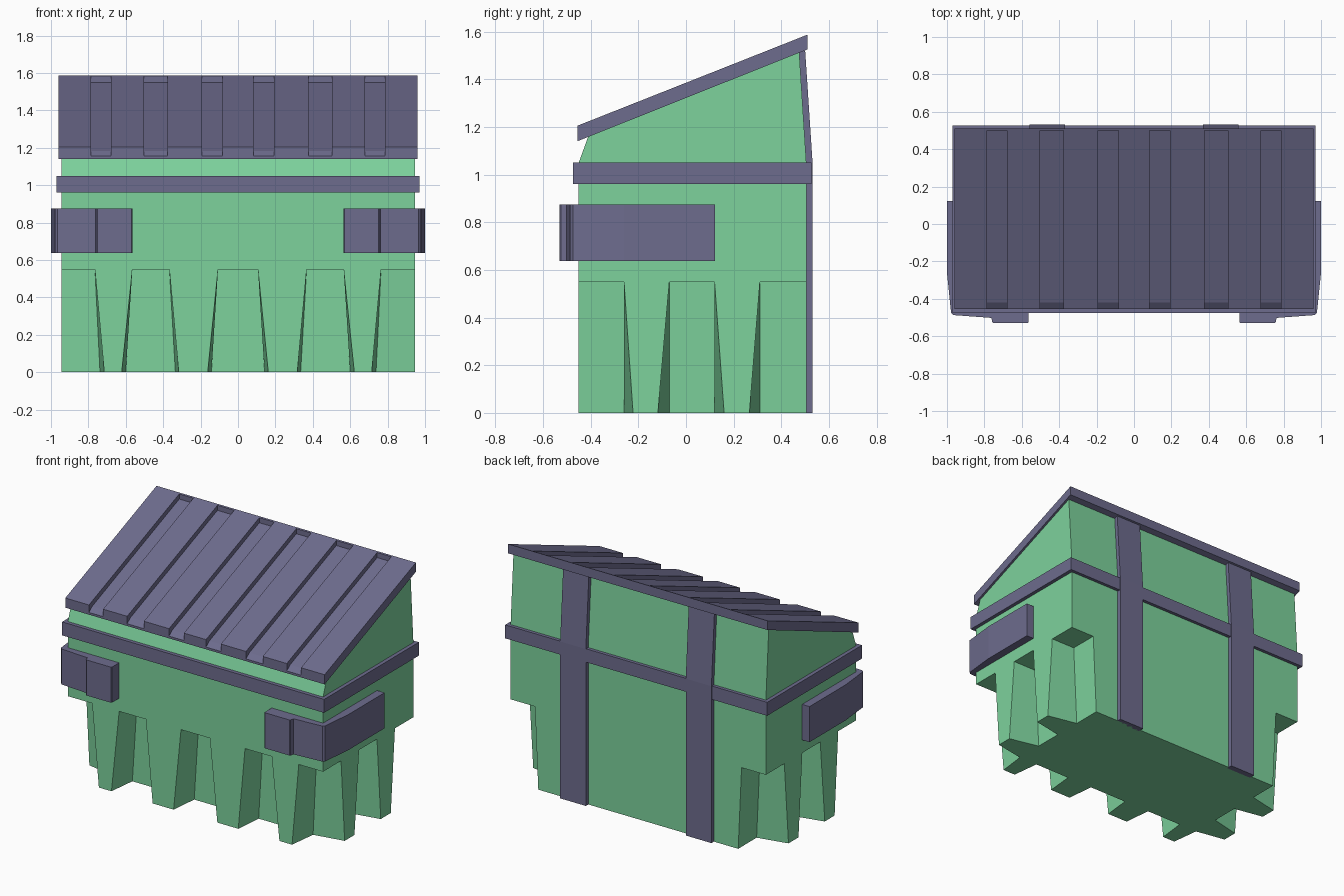
import bpy, bmesh

if "Cube" in bpy.data.objects:
    bpy.data.objects.remove(bpy.data.objects["Cube"])


def material(name, rgb):
    m = bpy.data.materials.new(name)
    m.diffuse_color = (*rgb, 1)
    m.use_nodes = True
    m.node_tree.nodes["Principled BSDF"].inputs["Base Color"].default_value = m.diffuse_color
    return m


green = material("green", (0.205, 0.645, 0.335))
slate = material("slate_purple", (0.155, 0.150, 0.270))


def loft(bm, a, b, cap_a=True, cap_b=True, skip=()):
    """Bridge two matching loops of points, with optional end caps."""
    va, vb = [bm.verts.new(p) for p in a], [bm.verts.new(p) for p in b]
    n = len(va)
    for i in range(n):
        if i not in skip:
            j = (i + 1) % n
            bm.faces.new((va[i], va[j], vb[j], vb[i]))
    if cap_a:
        bm.faces.new(va[::-1])
    if cap_b:
        bm.faces.new(vb)


def prism_x(bm, profile, x0, x1):
    """Extrude a (y, z) profile along x."""
    loft(bm, [(x0, y, z) for y, z in profile], [(x1, y, z) for y, z in profile])


def prism_z(bm, outline, z0, z1):
    """Extrude an (x, y) outline along z."""
    loft(bm, [(x, y, z0) for x, y in outline], [(x, y, z1) for x, y in outline])


def rect(x0, x1, y0, y1):
    return [(x0, y0), (x1, y0), (x1, y1), (x0, y1)]


def finish(name, bm, mat, fix=True):
    if fix:
        bmesh.ops.recalc_face_normals(bm, faces=bm.faces[:])
    me = bpy.data.meshes.new(name)
    bm.to_mesh(me)
    bm.free()
    me.materials.append(mat)
    ob = bpy.data.objects.new(name, me)
    bpy.context.collection.objects.link(ob)
    return ob


# Upper bin body with sloping top
bm = bmesh.new()
prism_x(bm, [(-.45, .55), (.505, .55), (.505, 1.05), (.475, 1.515),
             (-.41, 1.16), (-.45, 1.05)], -.945, .945)
finish("bin_body", bm, green)

# Narrower lower core
H, CX, CXB, CY = .55, .765, .74, -.26
bm = bmesh.new()
loft(bm, [(x, y, 0) for x, y in rect(-CXB, CXB, CY, .505)],
     [(x, y, H) for x, y in rect(-CX, CX, CY, .505)], cap_b=False)
finish("bin_core", bm, green, fix=False)

# Tapered front ribs: top span, bottom root span, bottom outer span
for side in (-1, 1):
    for k, (t, r, o) in enumerate((((.565, .765), (.60, .738), (.622, .715)),
                                   ((.107, .367), (.142, .335), (.162, .317)))):
        bm = bmesh.new()
        bot = [(o[0], -.45), (o[1], -.45), (r[1], CY), (r[0], CY)]
        top = rect(t[0], t[1], -.45, CY)
        flip = lambda pts, z: [(side * x, y, z) for x, y in pts]
        loft(bm, flip(bot, 0), flip(top, H), cap_b=False, skip=(2,))
        if side < 0:
            bmesh.ops.reverse_faces(bm, faces=bm.faces[:])
        finish("front_rib", bm, green, fix=False)

    # Tapered side ribs
    for r, o in (((CY, -.07), (-.222, -.118)), ((.12, .31), (.16, .266))):
        bm = bmesh.new()
        bot = [(CXB, r[0]), (.945, o[0]), (.945, o[1]), (CXB, r[1])]
        top = [(CX, r[0]), (.945, r[0]), (.945, r[1]), (CX, r[1])]
        loft(bm, [(side * x, y, 0) for x, y in bot],
             [(side * x, y, H) for x, y in top], cap_b=False, skip=(3,))
        if side < 0:
            bmesh.ops.reverse_faces(bm, faces=bm.faces[:])
        finish("side_rib", bm, green, fix=False)

    # Fork pocket wrapped around the front corner
    bm = bmesh.new()
    outline = [(.565, -.44), (.565, -.525), (.57, -.53), (.752, -.53), (.758, -.525),
               (.762, -.502), (.965, -.487), (.978, -.475), (1, -.26), (1, .122),
               (.94, .122), (.94, -.44)]
    prism_z(bm, [(side * x, y) for x, y in outline], .637, .875)
    finish("fork_pocket", bm, slate)

    # Vertical strap on the back
    bm = bmesh.new()
    prism_x(bm, [(.49, 0), (.531, 0), (.531, 1.05), (.50, 1.52), (.46, 1.508),
                 (.49, 1.05)], side * .37, side * .56)
    finish("back_strap", bm, slate)

# Reinforcing band
bm = bmesh.new()
prism_z(bm, rect(-.97, .97, -.475, .527), .96, 1.05)
finish("band", bm, slate)

# Sloping lid with six grooves cut into it
bm = bmesh.new()
prism_x(bm, [(-.455, 1.14), (.51, 1.525), (.51, 1.587), (-.455, 1.205)], -.96, .96)
lid = finish("lid", bm, slate)
bm = bmesh.new()
for a, b in ((.082, .192), (.378, .502), (.68, .785)):
    for s in (-1, 1):
        prism_x(bm, [(-.5, 1.12), (-.455, 1.155), (-.42, 1.183), (.5, 1.549),
                     (.5, 1.7), (-.5, 1.7)], s * a, s * b)
cutter = finish("groove_cutter", bm, slate)
cutter.hide_render = True
mod = lid.modifiers.new("grooves", 'BOOLEAN')
mod.operation, mod.solver, mod.object = 'DIFFERENCE', 'EXACT', cutter
bpy.context.view_layer.update()
cut = bpy.data.meshes.new_from_object(
    lid.evaluated_get(bpy.context.evaluated_depsgraph_get()))
lid.modifiers.clear()
lid.data = cut
bpy.data.objects.remove(cutter)
